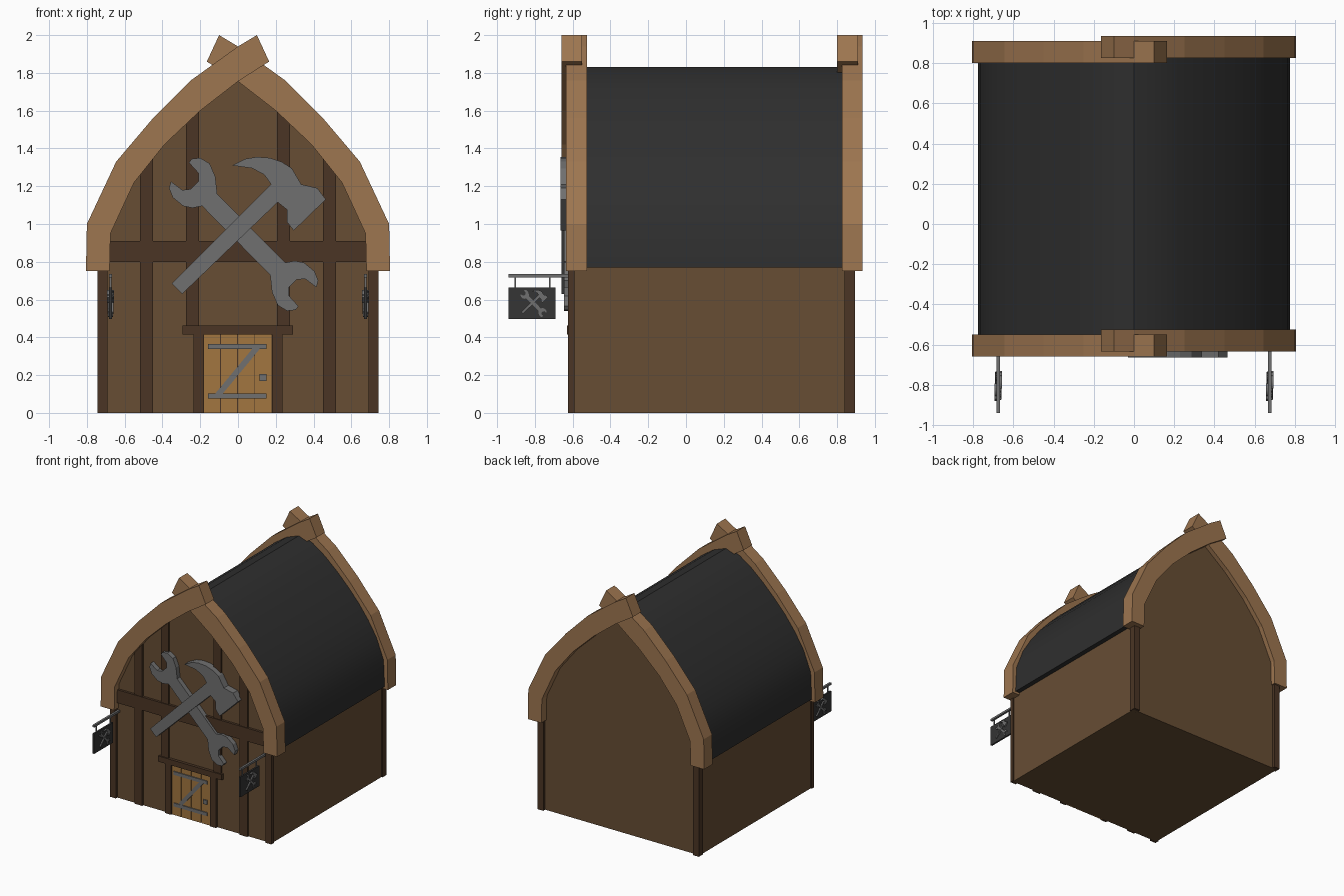
import bpy, bmesh, math
from mathutils import Matrix, Vector

if "Cube" in bpy.data.objects:
    bpy.data.objects.remove(bpy.data.objects["Cube"])


def mat(name, r, g, b):
    m = bpy.data.materials.new(name)
    m.diffuse_color = (r, g, b, 1)
    m.use_nodes = True
    m.node_tree.nodes["Principled BSDF"].inputs["Base Color"].default_value = m.diffuse_color
    return m


WALL = mat("wall_wood", .135, .075, .034)
POST = mat("dark_wood", .07, .036, .018)
BEAM = mat("light_wood", .34, .18, .08)
ROOF = mat("roof_black", .028, .028, .028)
DOOR = mat("door_wood", .36, .18, .05)
STEEL = mat("steel", .16, .16, .16)
IRON = mat("iron", .035, .035, .035)


def prism(name, pts, y0, y1, m):
    """Extrude an x-z outline from y0 to y1."""
    bm = bmesh.new()
    a = [bm.verts.new((x, y0, z)) for x, z in pts]
    b = [bm.verts.new((x, y1, z)) for x, z in pts]
    bm.faces.new(a)
    bm.faces.new(b[::-1])
    for i in range(len(pts)):
        j = (i + 1) % len(pts)
        bm.faces.new((a[j], a[i], b[i], b[j]))
    bmesh.ops.recalc_face_normals(bm, faces=bm.faces)
    me = bpy.data.meshes.new(name)
    bm.to_mesh(me)
    bm.free()
    me.materials.append(m)
    ob = bpy.data.objects.new(name, me)
    bpy.context.collection.objects.link(ob)
    return ob


def box(name, x0, x1, y0, y1, z0, z1, m):
    return prism(name, [(x0, z0), (x1, z0), (x1, z1), (x0, z1)], y0, y1, m)


def flip(pts):
    return [(-x, z) for x, z in pts]


def arch(half):
    """Complete a right-hand curve ending on x = 0 with its mirror."""
    return half + flip(half[:-1])[::-1]


# Walls and floor: one arched block
wall_half = [(.735, 0), (.735, .95), (.6, 1.24), (.42, 1.47), (.22, 1.66), (0, 1.79)]
prism("walls", arch(wall_half), -.605, .87, WALL)

# Curved roof shell
outer = [(.775, .77), (.765, .99), (.70, 1.16), (.62, 1.29), (.53, 1.41),
         (.43, 1.52), (.33, 1.62), (.22, 1.715), (.11, 1.79), (0, 1.83)]
inner = [(.73, .77), (.73, .94), (.59, 1.23), (.41, 1.46), (.21, 1.65), (0, 1.78)]
roof = prism("roof", arch(outer) + arch(inner)[::-1], -.56, .84, ROOF)
bpy.context.view_layer.objects.active = roof
roof.select_set(True)
bpy.ops.object.shade_smooth_by_angle(angle=math.radians(35))
roof.select_set(False)

# Crossing arched gable beams, front and back
beam = [(.68, .75), (.805, .75), (.80, 1.0), (.645, 1.33), (.45, 1.56), (.25, 1.76),
        (0, 1.94), (-.10, 2.0), (-.165, 1.86), (0, 1.755), (.2, 1.6), (.39, 1.42),
        (.55, 1.22), (.675, .95)]
for end, y in (("front", -.66), ("back", .80)):
    prism(end + "_left_beam", flip(beam), y, y + .11, BEAM)
    prism(end + "_right_beam", beam, y + .025, y + .135, BEAM)

# Corner posts and front timbers
for side, s in (("left", -1), ("right", 1)):
    xs = sorted((s * .69, s * .745))
    box(side + "_front_corner_post", *xs, -.625, -.59, 0, .95, POST)
    box(side + "_back_corner_post", *xs, .84, .895, 0, .95, POST)
    xs = sorted((s * .45, s * .52))
    box(side + "_outer_timber", *xs, -.62, -.6, 0, 1.4, POST)
    xs = sorted((s * .207, s * .275))
    box(side + "_inner_timber", *xs, -.62, -.6, .46, 1.65, POST)
    xs = sorted((s * .18, s * .235))
    box(side + "_door_jamb", *xs, -.625, -.6, 0, .42, POST)
box("cross_timber", -.7, .7, -.625, -.6, .80, .91, POST)
box("door_lintel", -.295, .29, -.63, -.6, .415, .462, POST)

# Plank door with Z-shaped iron brace and latch
for i in range(4):
    x = -.182 + i * .091
    box(f"door_plank_{i + 1}", x, x + .087, -.614, -.6, 0, .415, DOOR)
box("door_backing", -.18, .18, -.608, -.6, 0, .415, POST)
for n, z in (("lower", .075), ("upper", .338)):
    box(n + "_door_strap", -.16, .15, -.622, -.61, z, z + .028, STEEL)
prism("door_brace", [(-.12, .103), (-.08, .103), (.115, .338), (.075, .338)], -.62, -.61, STEEL)
box("door_latch", .115, .15, -.625, -.61, .17, .205, STEEL)

# Hammer and wrench emblem outlines
handle = [(-.35, .685), (-.295, .63), (.21, 1.115), (.145, 1.18)]
head = [(-.03, 1.31), (.04, 1.345), (.10, 1.355), (.17, 1.35), (.23, 1.33), (.285, 1.295),
        (.335, 1.21), (.42, 1.19), (.465, 1.13), (.295, .965), (.26, 1.01), (.26, 1.075),
        (.21, 1.115), (.145, 1.18), (.175, 1.21), (.14, 1.26), (.075, 1.295)]
jaw = [(-.19, 1.095), (-.24, 1.085), (-.29, 1.095), (-.345, 1.14), (-.365, 1.19),
       (-.355, 1.225), (-.295, 1.18), (-.25, 1.185), (-.21, 1.225), (-.21, 1.27),
       (-.26, 1.325), (-.245, 1.345), (-.2, 1.35), (-.15, 1.32), (-.12, 1.25), (-.11, 1.16)]
wrench = jaw + [(.06 - x, 1.89 - z) for x, z in jaw]


def emblem(prefix, matrix=Matrix()):
    for n, pts, y in (("wrench", wrench, -.645), ("hammer_handle", handle, -.658),
                      ("hammer_head", head, -.665)):
        prism(f"{prefix}_{n}", pts, y, -.605, STEEL).matrix_world = matrix


emblem("gable")

# Hanging signs with small emblems on both faces
for side, s in (("left", -1), ("right", 1)):
    x = s * .675
    box(side + "_sign_bar", x - .009, x + .009, -.94, -.6, .718, .735, STEEL)
    box(side + "_sign_board", x - .007, x + .007, -.94, -.69, .497, .665, IRON)
    for n, y in (("outer", -.905), ("inner", -.722)):
        box(f"{side}_{n}_hanger", x - .004, x + .004, y - .004, y + .004, .66, .72, STEEL)
    for f, sign in (("right_face", 1), ("left_face", -1)):
        m = (Matrix.Translation((x + sign * .005, -.805, .582))
             @ Matrix.Rotation(sign * math.pi / 2, 4, 'Z')
             @ Matrix.Diagonal(Vector((.175, .22, .175, 1)))
             @ Matrix.Translation((-.04, .605, -.96)))
        emblem(f"{side}_sign_{f}", m)
